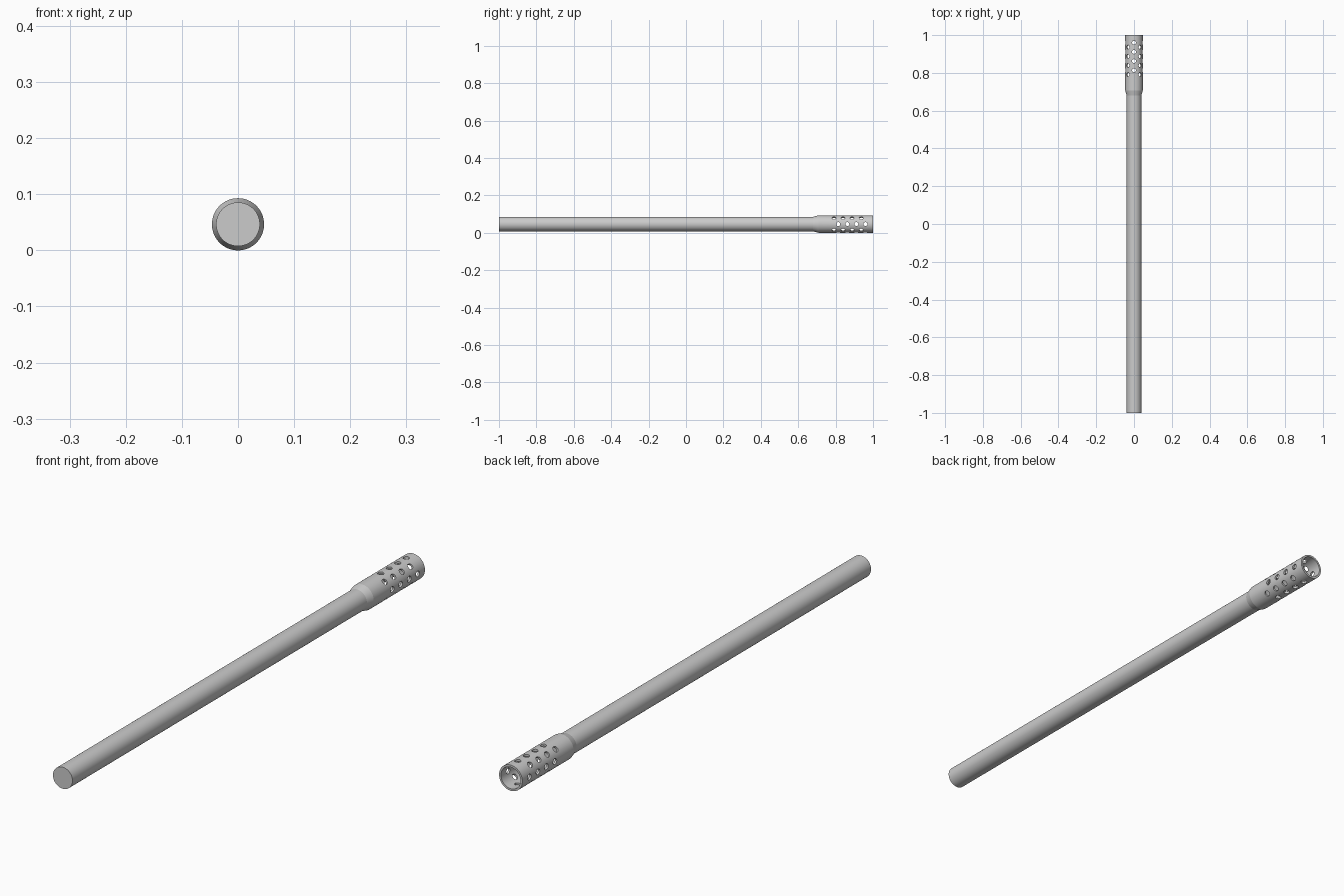
import bpy, bmesh
from math import pi, sin, cos
from mathutils import Matrix, Vector

if "Cube" in bpy.data.objects:
    bpy.data.objects.remove(bpy.data.objects["Cube"])

SEG = 64
R = 0.0465          # sleeve radius, also the axis height


def add_object(name, bm):
    mesh = bpy.data.meshes.new(name)
    bmesh.ops.recalc_face_normals(bm, faces=bm.faces[:])
    bm.to_mesh(mesh)
    bm.free()
    obj = bpy.data.objects.new(name, mesh)
    bpy.context.collection.objects.link(obj)
    obj.location.z = R
    return obj


def lathe(name, profile):
    """Revolve (radius, y) points about the y axis and cap both ends."""
    bm = bmesh.new()
    rings = [[bm.verts.new((r * cos(2 * pi * i / SEG), y, r * sin(2 * pi * i / SEG)))
              for i in range(SEG)] for r, y in profile]
    for a, b in zip(rings, rings[1:]):
        for i in range(SEG):
            j = (i + 1) % SEG
            bm.faces.new((a[i], a[j], b[j], b[i]))
    bm.faces.new(rings[0])
    bm.faces.new(rings[-1])
    return add_object(name, bm)


# Barrel with flared, hollow perforated end
barrel = lathe("barrel", [(0.039, -1), (0.039, 0.68), (R, 0.708), (R, 1),
                          (0.039, 1), (0.039, 0.71)])

# Hole cutters: eight columns of four, alternate columns staggered
bm = bmesh.new()
for col in range(8):
    angle = col * pi / 4
    direction = Vector((cos(angle), 0, sin(angle)))
    start = 0.791 if col % 2 else 0.814
    for row in range(4):
        pos = direction * 0.045 + Vector((0, start + row * 0.0485, 0))
        turn = direction.to_track_quat('Z', 'Y').to_matrix().to_4x4()
        bmesh.ops.create_cone(bm, cap_ends=True, segments=20, radius1=0.0105,
                              radius2=0.0105, depth=0.026,
                              matrix=Matrix.Translation(pos) @ turn)
cutter = add_object("hole_cutter", bm)
cutter.hide_render = True

# Punch the holes
mod = barrel.modifiers.new("holes", 'BOOLEAN')
mod.operation = 'DIFFERENCE'
mod.solver = 'EXACT'
mod.object = cutter
bpy.context.view_layer.objects.active = barrel
barrel.select_set(True)
bpy.ops.object.modifier_apply(modifier=mod.name)
bpy.data.objects.remove(cutter)
bpy.ops.object.shade_smooth_by_angle(angle=pi / 18)
